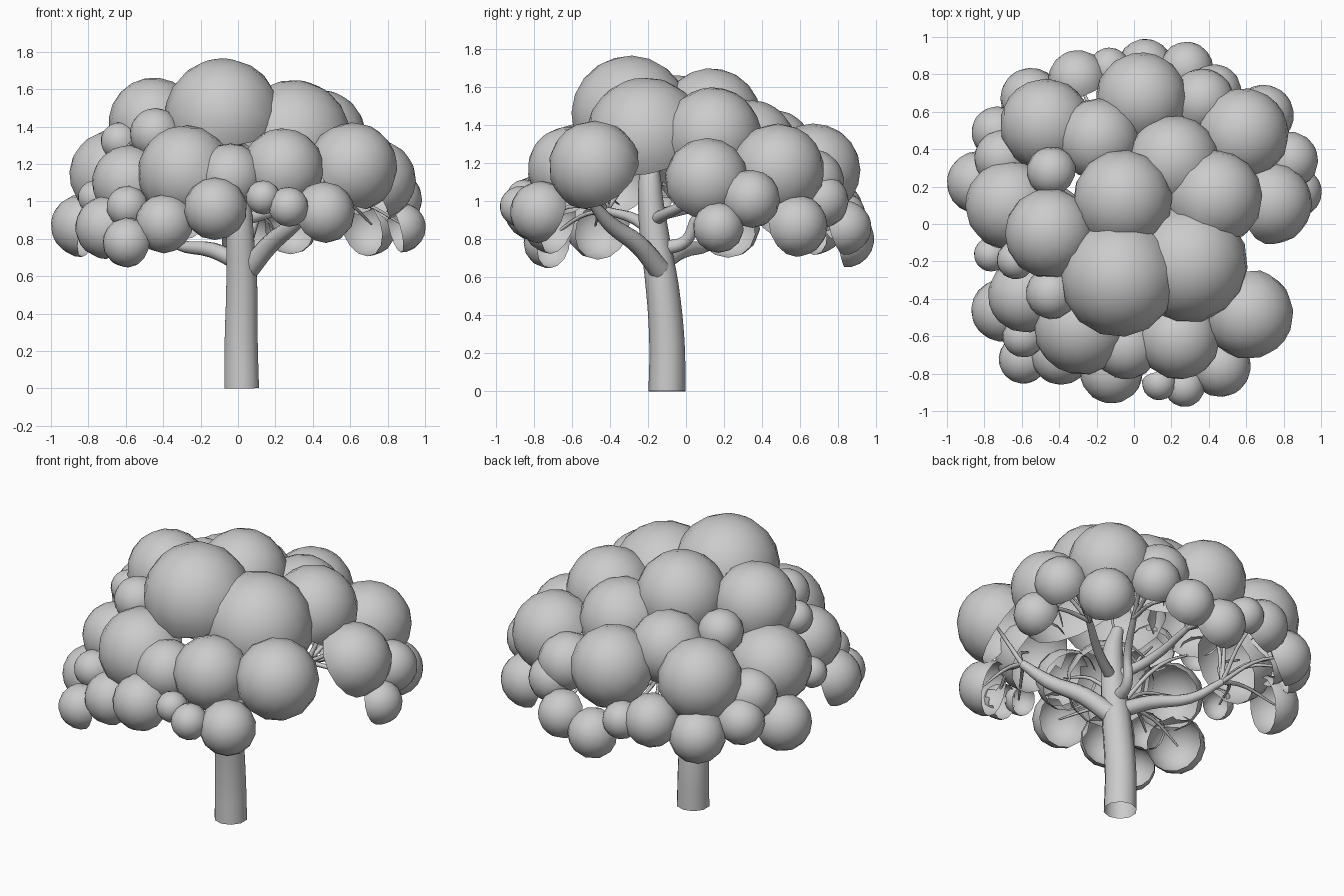
import bpy, bmesh, random
from math import radians, cos, sin
from mathutils import Vector

if "Cube" in bpy.data.objects:
    bpy.data.objects.remove(bpy.data.objects["Cube"])

random.seed(4)

# Foliage clumps: x, y, z, radius
rows = [
    # crown
    (-.08, -.29, 1.45, .305), (.29, -.21, 1.33, .31), (-.06, .13, 1.43, .26),
    (.43, .14, 1.34, .25), (.21, .33, 1.28, .245), (-.19, .45, 1.26, .215),
    (-.44, .28, 1.36, .13), (-.45, -.05, 1.42, .235), (-.44, -.37, 1.36, .135),
    # middle ring
    (.04, .67, 1.16, .24), (.58, .48, 1.16, .24), (-.47, .53, 1.16, .24),
    (-.66, .1, 1.14, .235), (-.28, -.55, 1.15, .25), (.61, -.48, 1.18, .235),
    (.24, -.61, 1.17, .215), (-.04, -.65, 1.13, .175), (-.58, -.38, 1.1, .195),
    (.73, .11, 1.11, .215),
    # lower rim
    (.83, .34, 1.01, .15), (.87, .17, .86, .13), (.69, .58, .87, .16),
    (.43, .71, 1, .14), (.28, .83, .86, .14), (.06, .84, .8, .145),
    (-.3, .77, .95, .155), (-.55, .67, .88, .16), (-.73, .49, .95, .135),
    (-.7, .35, 1.06, .15), (-.83, .22, .87, .165), (-.59, -.72, .78, .13),
    (-.59, -.6, .97, .11), (-.39, -.7, .88, .155), (-.12, -.79, .96, .165),
    (.27, -.87, .97, .105), (.46, -.76, .94, .16), (-.7, -.46, .86, .165),
]
# Small clumps filling gaps round the rim: angle, ring radius, z, radius
for a, ring, z, r in ((-168, .78, 1.02, .09), (-163, .66, 1.32, .1), (-81, .86, 1.02, .09),
                      (99, .84, .93, .11), (61, .75, 1.1, .17)):
    rows.append((ring * cos(radians(a)), ring * sin(radians(a)), z, r))

hub = Vector((0, -.05, .62))
clumps = []
for x, y, z, r in rows:
    c = Vector((x, y, z))
    clumps.append((c, r * 1.02, (c - hub).normalized()))


def covered(p, me):
    # true where a point sits inside the kept shell of another clump
    return any(i != me and (p - c).length < r * .95 and (p - c).dot(d) > -.1 * r
               for i, (c, r, d) in enumerate(clumps))


# Leaf shells: spheres opened on the side that faces the trunk
for i, (c, r, d) in enumerate(clumps):
    bm = bmesh.new()
    bmesh.ops.create_uvsphere(bm, u_segments=14, v_segments=10, radius=r * 1.01)
    q = d.to_track_quat('Z', 'Y').to_matrix()
    bmesh.ops.rotate(bm, verts=bm.verts, cent=(0, 0, 0), matrix=q)
    bmesh.ops.translate(bm, verts=bm.verts, vec=c)
    bmesh.ops.bisect_plane(bm, geom=bm.verts[:] + bm.edges[:] + bm.faces[:],
                           plane_co=c - d * r * .25, plane_no=d, clear_inner=True)
    dead = [f for f in bm.faces if all(covered(v.co, i) for v in f.verts)]
    bmesh.ops.delete(bm, geom=dead, context='FACES')
    for f in bm.faces:
        f.smooth = True
    me = bpy.data.meshes.new("leaf_clump")
    bm.to_mesh(me)
    bm.free()
    bpy.context.collection.objects.link(bpy.data.objects.new("leaf_clump", me))


def limb(name, pts, res=3):
    # tapered tube through (x, y, z, radius) points
    cu = bpy.data.curves.new(name, 'CURVE')
    cu.dimensions = '3D'
    cu.bevel_depth = 1
    cu.bevel_resolution = res
    cu.resolution_u = 4
    sp = cu.splines.new('BEZIER')
    sp.bezier_points.add(len(pts) - 1)
    for bp, (x, y, z, r) in zip(sp.bezier_points, pts):
        bp.co = (x, y, z)
        bp.radius = r
        bp.handle_left_type = bp.handle_right_type = 'AUTO'
    ob = bpy.data.objects.new(name, cu)
    bpy.context.collection.objects.link(ob)
    bpy.ops.object.select_all(action='DESELECT')
    ob.select_set(True)
    bpy.context.view_layer.objects.active = ob
    bpy.ops.object.convert(target='MESH')
    ob = bpy.context.view_layer.objects.active
    ob.data.polygons.foreach_set("use_smooth", [True] * len(ob.data.polygons))
    ob.data.attributes.remove(ob.data.attributes["sharp_edge"]) if "sharp_edge" in ob.data.attributes else None


# Trunk
limb("trunk", [(.02, -.1, 0, .097), (.017, -.1, .25, .093), (.02, -.125, .55, .087),
               (.01, -.17, .85, .076), (0, -.19, 1.1, .06), (-.03, -.18, 1.25, .035)])

# Main branches
branches = [
    [(.06, -.14, .64, .058), (.17, -.25, .77, .052), (.3, -.4, .88, .042), (.42, -.5, 1.0, .025)],
    [(0, -.12, .68, .048), (-.14, -.02, .74, .042), (-.32, .12, .77, .03), (-.46, .24, .88, .02)],
    [(.02, -.12, .75, .04), (.05, .0, .79, .032), (.1, .06, .92, .025), (.22, .26, 1.04, .018)],
    [(0, -.17, .82, .035), (-.12, -.26, .9, .03), (-.26, -.42, .95, .02)],
    [(.02, -.17, .9, .035), (.2, -.07, .95, .028), (.42, .1, 1.02, .02)],
    [(0, -.18, .92, .035), (-.08, .05, .97, .028), (-.08, .38, 1.03, .018)],
]
for b in branches:
    limb("branch", b)

# Twigs from the nearest branch tip into each clump
tips = [Vector(b[-1][:3]) for b in branches]
for c, r, d in clumps:
    t = min(tips, key=lambda p: (p - c).length)
    end = c + d * r * .2
    mid = (t + end) / 2 + Vector((random.uniform(-.05, .05), random.uniform(-.05, .05), .05))
    limb("twig", [(*t, .015), (*mid, .011), (*end, .006)], 1)
